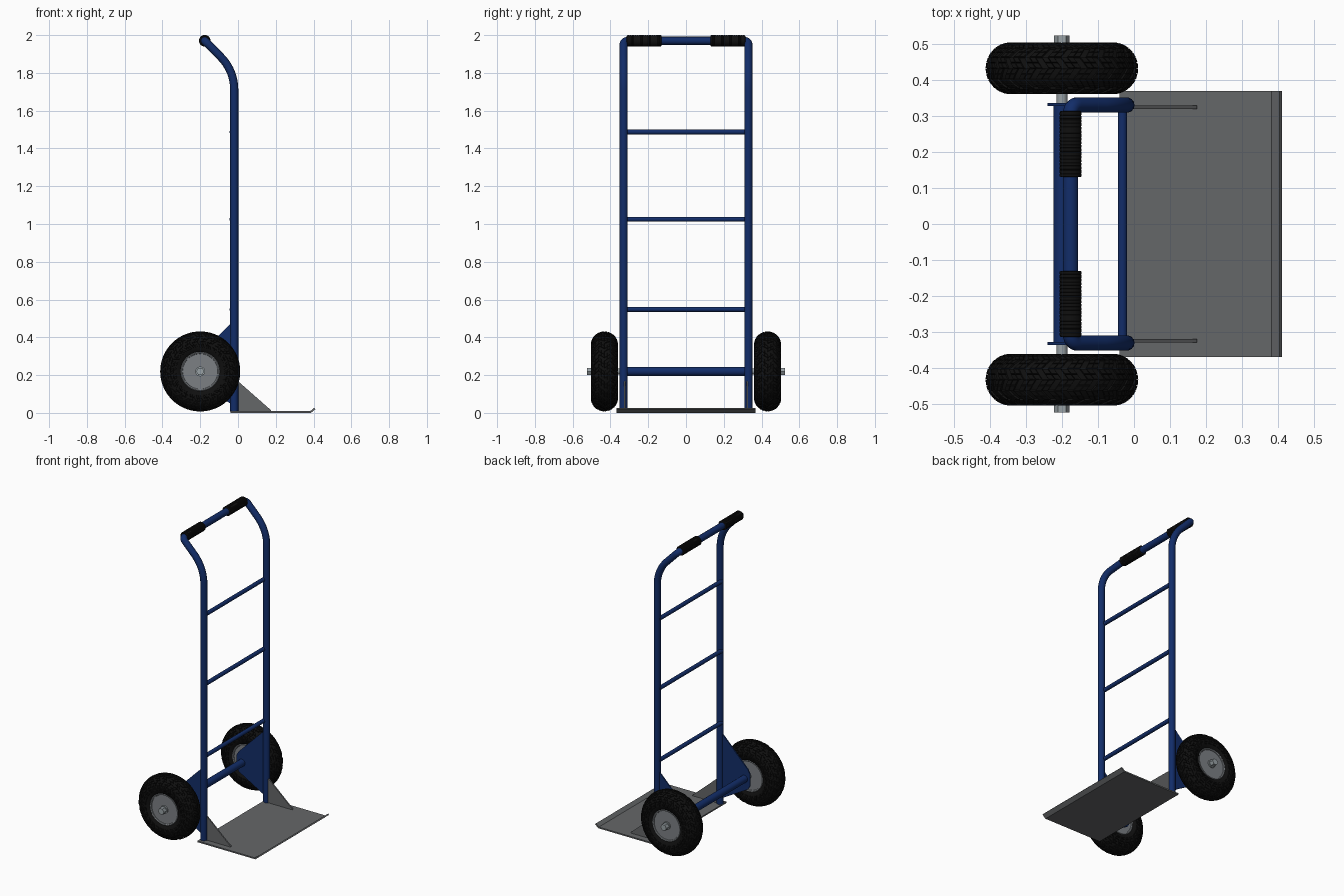
import bpy, bmesh, math
from mathutils import Vector

cube = bpy.data.objects.get("Cube")
if cube:
    bpy.data.objects.remove(cube, do_unlink=True)


def material(name, rgb):
    m = bpy.data.materials.new(name)
    m.use_nodes = True
    m.diffuse_color = (*rgb, 1)
    m.node_tree.nodes["Principled BSDF"].inputs["Base Color"].default_value = (*rgb, 1)
    return m


BLUE = material("blue paint", (0.006, 0.026, 0.14))
STEEL = material("plate grey", (0.13, 0.135, 0.14))
RUBBER = material("black rubber", (0.005, 0.005, 0.005))
RIM = material("rim grey", (0.2, 0.215, 0.23))
ZINC = material("bright zinc", (0.32, 0.36, 0.38))

AXLE = Vector((-0.2, 0, 0.2195))
RAIL_Y, RAIL_X, WHEEL_Y = 0.33, -0.02, 0.432


def finish(name, bm, mat, smooth=True, loc=(0, 0, 0)):
    bmesh.ops.recalc_face_normals(bm, faces=bm.faces)
    me = bpy.data.meshes.new(name)
    bm.to_mesh(me)
    bm.free()
    me.materials.append(mat)
    ob = bpy.data.objects.new(name, me)
    ob.location = loc
    bpy.context.collection.objects.link(ob)
    if smooth:
        bpy.ops.object.select_all(action='DESELECT')
        ob.select_set(True)
        bpy.context.view_layer.objects.active = ob
        bpy.ops.object.shade_smooth_by_angle(angle=math.radians(35))
    return ob


def spin_rings(bm, profile, n, closed=False, twist=lambda i: 0):
    """Turn (radius, y) points around the y axis; returns rows of faces."""
    rings = []
    for i, (r, y) in enumerate(profile):
        angles = [math.tau * (k + twist(i)) / n for k in range(n)]
        rings.append([bm.verts.new((r * math.cos(a), y, r * math.sin(a))) for a in angles])
    rows = []
    for i in range(len(rings) if closed else len(rings) - 1):
        a, b = rings[i], rings[(i + 1) % len(rings)]
        rows.append([bm.faces.new((a[k], a[(k + 1) % n], b[(k + 1) % n], b[k])) for k in range(n)])
    if not closed:
        bm.faces.new(rings[0])
        bm.faces.new(rings[-1])
    return rows


def lathe(name, profile, mat, loc, n=32):
    bm = bmesh.new()
    spin_rings(bm, profile, n)
    return finish(name, bm, mat, loc=loc)


def rod(name, r, y0, y1, mat, loc, n=24):
    return lathe(name, [(r, y0), (r, y1)], mat, loc, n)


def extrude_xz(name, points, y, thick, mat):
    """Flat outline in the xz plane given thickness along y."""
    bm = bmesh.new()
    face = bm.faces.new([bm.verts.new((x, y - thick / 2, z)) for x, z in points])
    out = bmesh.ops.extrude_face_region(bm, geom=[face])
    verts = [v for v in out["geom"] if isinstance(v, bmesh.types.BMVert)]
    bmesh.ops.translate(bm, verts=verts, vec=(0, thick, 0))
    return finish(name, bm, mat, smooth=False)


def fillet(a, corner, b, t, steps=10):
    """Points of a rounded corner starting a distance t from it."""
    p = corner + (a - corner).normalized() * t
    q = corner + (b - corner).normalized() * t
    mid = (p + q) / 2
    half = (q - p).length / 2
    axis = (mid - corner).normalized()
    center = corner + axis * (t * t / (mid - corner).length)
    r = (p - center).length
    sweep = math.asin(min(1, half / r))
    side = (q - p).normalized()
    angles = [sweep * (2 * k / steps - 1) for k in range(steps + 1)]
    return [center - axis * r * math.cos(s) + side * r * math.sin(s) for s in angles]


# Bent tube frame: both rails and the handle bar in one run
top = Vector((-0.176, RAIL_Y, 1.97))
bend = Vector((RAIL_X, RAIL_Y, 1.812))
foot = Vector((RAIL_X, RAIL_Y, 0.008))
middle = Vector((top.x, 0, top.z))
half = [foot] + fillet(foot, bend, top, 0.1) + fillet(bend, top, middle, 0.025, 6)
path = half + [Vector((p.x, -p.y, p.z)) for p in reversed(half)]
cu = bpy.data.curves.new("tube_frame", 'CURVE')
cu.dimensions = '3D'
cu.bevel_depth = 0.0215
cu.bevel_resolution = 5
cu.use_fill_caps = True
spline = cu.splines.new('POLY')
spline.points.add(len(path) - 1)
for pt, p in zip(spline.points, path):
    pt.co = (*p, 1)
cu.materials.append(BLUE)
frame = bpy.data.objects.new("tube_frame", cu)
bpy.context.collection.objects.link(frame)
bpy.ops.object.select_all(action='DESELECT')
frame.select_set(True)
bpy.context.view_layer.objects.active = frame
bpy.ops.object.convert(target='MESH')
bpy.ops.object.shade_smooth_by_angle(angle=math.radians(40))

# Rungs and axle tube
for i, z in enumerate((0.548, 1.025, 1.487)):
    rod(f"rung_{i + 1}", 0.013, -RAIL_Y, RAIL_Y, BLUE, (-0.032, 0, z), 16)
rod("axle_tube", 0.0235, -RAIL_Y, RAIL_Y, BLUE, AXLE)
rod("axle", 0.015, -0.515, 0.515, ZINC, AXLE, 20)

# Toe plate with a raised front lip
extrude_xz("toe_plate", [(-0.04, 0), (0.386, 0), (0.41, 0.02), (0.404, 0.027),
                         (0.382, 0.009), (-0.04, 0.009)], 0, 0.738, STEEL)


def make_tyre(name, loc):
    bm = bmesh.new()
    m, n = 28, 72
    profile = [(0.142 + 0.065 * math.cos(math.tau * j / m), 0.067 * math.sin(math.tau * j / m))
               for j in range(m)]
    # zigzag grooves across the tread
    rows = spin_rings(bm, profile, n, True, lambda i: 0.6 * abs((i + 2) % 4 - 2))
    bmesh.ops.recalc_face_normals(bm, faces=bm.faces)
    lugs = []
    for i, row in enumerate(rows):
        j = i if i < m / 2 else i - m
        if -8 <= j <= 7:
            band = (j + 8) // 2
            lugs += [f for k, f in enumerate(row) if (k + band) % 3]
    bmesh.ops.inset_individual(bm, faces=lugs, thickness=0.0012, depth=0.005)
    return finish(name, bm, RUBBER, loc=loc)


for side, s in (("left", 1), ("right", -1)):
    # Ribbed hand grip
    ribs = [(0.026, 0.13)]
    for k in range(18):
        y = 0.132 + k * 0.01
        ribs += [(0.0305, y), (0.0305, y + 0.007), (0.029, y + 0.008), (0.029, y + 0.0095)]
    ribs.append((0.026, 0.314))
    lathe(f"{side}_grip", [(r, s * y) for r, y in ribs], RUBBER, (top.x, 0, top.z), 28)

    # Axle bracket and toe plate gusset
    extrude_xz(f"{side}_axle_bracket",
               [(-0.02, 0.49), (-0.04, 0.472), (-0.225, 0.287), (-0.24, 0.26), (-0.24, 0.18),
                (-0.225, 0.155), (-0.04, 0.05), (-0.02, 0.05)], s * 0.331, 0.008, BLUE)
    extrude_xz(f"{side}_gusset", [(-0.02, 0.008), (0.175, 0.008), (0.175, 0.014),
                                  (0.0, 0.168), (-0.02, 0.168)], s * 0.324, 0.009, STEEL)

    # Wheel: tyre, dished rim, hub, bolts and nut
    hub = AXLE + Vector((0, s * WHEEL_Y, 0))
    make_tyre(f"{side}_tyre", hub)
    dish = [(0.1, 0.054), (0.104, 0.058), (0.1, 0.061), (0.094, 0.058), (0.086, 0.03),
            (0.076, 0.022), (0.045, 0.026)]
    hub_end = [(0.036, 0.05), (0.032, 0.054), (0.02, 0.054)]
    outer = dish + hub_end
    lathe(f"{side}_rim", outer + [(r, -y) for r, y in reversed(outer)], RIM, hub, 40)
    for face, d in (("outer", s), ("inner", -s)):
        for k in range(6):
            a = math.tau * (k + 0.5) / 6
            at = hub + Vector((0.06 * math.cos(a), 0, 0.06 * math.sin(a)))
            rod(f"{side}_{face}_bolt_{k + 1}", 0.0105, d * 0.02, d * 0.034, ZINC, at, 6)
    rod(f"{side}_bearing", 0.026, s * 0.05, s * 0.062, ZINC, hub, 24)
    rod(f"{side}_nut", 0.0215, s * 0.062, s * 0.091, ZINC, hub, 6)
